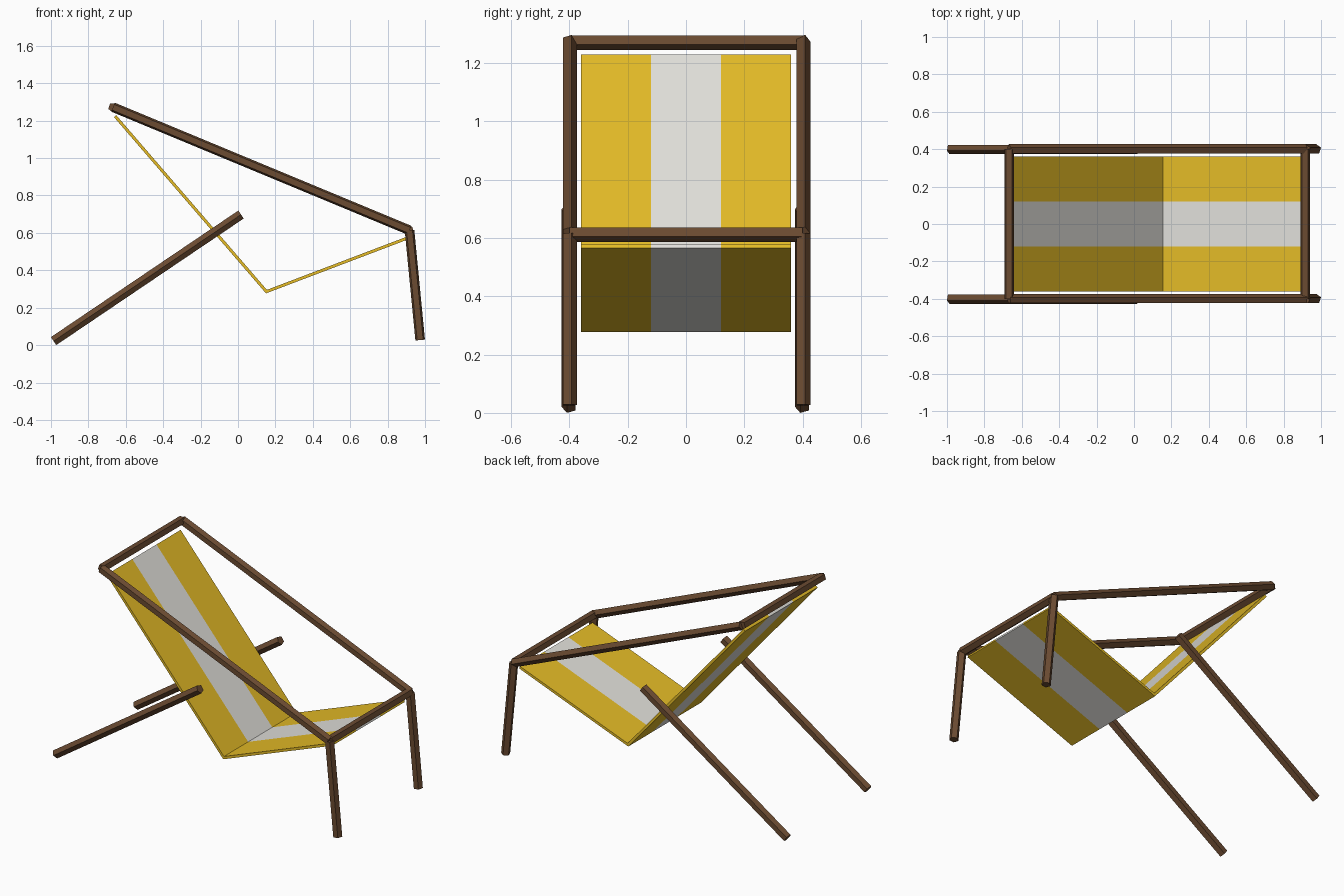
import bpy, bmesh, math
from mathutils import Vector

if "Cube" in bpy.data.objects:
    bpy.data.objects.remove(bpy.data.objects["Cube"])


def material(name, rgb):
    m = bpy.data.materials.new(name)
    m.diffuse_color = (*rgb, 1)
    m.use_nodes = True
    m.node_tree.nodes["Principled BSDF"].inputs["Base Color"].default_value = m.diffuse_color
    return m


WOOD = material("brown wood", (0.147, 0.070, 0.031))
YELLOW = material("yellow canvas", (0.78, 0.50, 0.020))
WHITE = material("white canvas", (0.76, 0.75, 0.71))
R = 0.027  # radius of the five-sided poles


def finish(bm, name, mats):
    bmesh.ops.recalc_face_normals(bm, faces=bm.faces)
    mesh = bpy.data.meshes.new(name)
    bm.to_mesh(mesh)
    bm.free()
    for m in mats:
        mesh.materials.append(m)
    ob = bpy.data.objects.new(name, mesh)
    bpy.context.collection.objects.link(ob)
    return ob


def pole(name, a, b, corner):
    """Five-sided pole from a to b, with one edge pointing towards corner."""
    a, b, u = Vector(a), Vector(b), Vector(corner)
    w = (b - a).normalized().cross(u)
    bm = bmesh.new()
    rings = []
    for p in (a, b):
        rings.append([bm.verts.new(p + R * (math.cos(t) * u + math.sin(t) * w))
                      for t in (math.tau * i / 5 for i in range(5))])
    for i in range(5):
        j = (i + 1) % 5
        bm.faces.new((rings[0][i], rings[0][j], rings[1][j], rings[1][i]))
    for r in rings:
        bm.faces.new(r)
    return finish(bm, name, [WOOD])


# Frame side poles
for side, y in (("right", -0.4), ("left", 0.4)):
    pole(f"{side}_rail", (-0.668, y, 1.272), (0.917, y, 0.614), (0, 1, 0))
    pole(f"{side}_front_leg", (0.974, y, 0.027), (0.917, y, 0.614), (0, 1, 0))
    pole(f"{side}_rear_leg", (-0.986, y, 0.0215), (0.016, y, 0.698), (0, -1, 0))

# Cross bars
pole("top_bar", (-0.668, -0.4, 1.271), (-0.668, 0.4, 1.271), (0, 0, -1))
pole("front_bar", (0.915, -0.4, 0.613), (0.915, 0.4, 0.613), (0, 0, -1))

# Canvas sling: bent strip, cut into three stripes across its width
path = [Vector((-0.657, 1.224)), Vector((0.152, 0.286)), Vector((0.905, 0.572))]
T = 0.008  # half thickness
d0, d1 = (path[1] - path[0]).normalized(), (path[2] - path[1]).normalized()
n0, n1 = Vector((-d0.y, d0.x)), Vector((-d1.y, d1.x))
mid = (n0 + n1).normalized()
offsets = [n0 * T, mid * (T / mid.dot(n0)), n1 * T]
section = [p + o for p, o in zip(path, offsets)]
section += [p - o for p, o in reversed(list(zip(path, offsets)))]

bm = bmesh.new()
rows = [[bm.verts.new((p.x, y, p.y)) for p in section] for y in (-0.36, -0.12, 0.12, 0.36)]
for k in range(3):
    for i in range(6):
        j = (i + 1) % 6
        f = bm.faces.new((rows[k][i], rows[k][j], rows[k + 1][j], rows[k + 1][i]))
        f.material_index = 1 if k == 1 else 0
for row in (rows[0], rows[-1]):
    bm.faces.new((row[0], row[1], row[4], row[5]))
    bm.faces.new((row[1], row[2], row[3], row[4]))
finish(bm, "canvas_sling", [YELLOW, WHITE])
